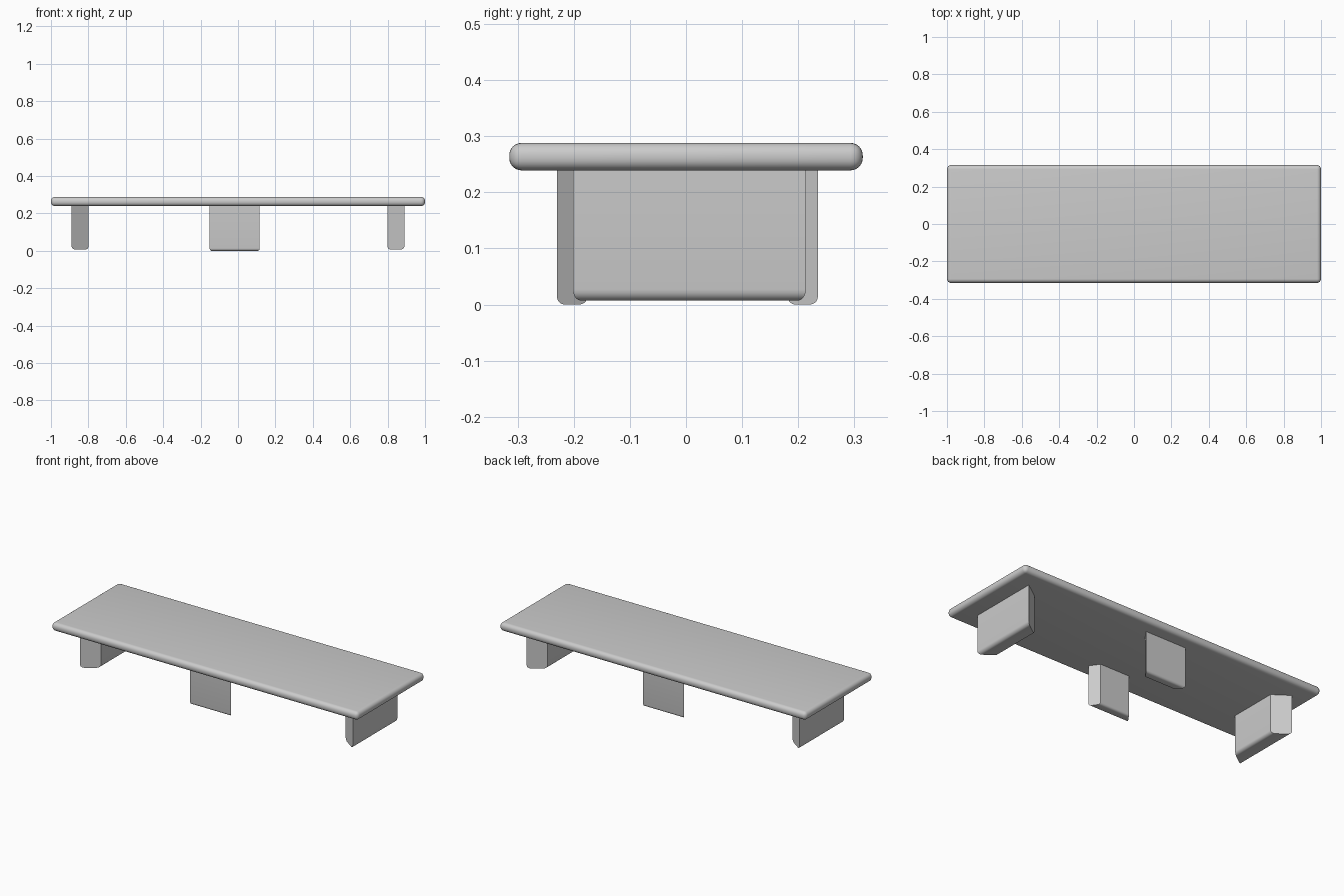
import bpy, bmesh, math
from mathutils import Matrix

if "Cube" in bpy.data.objects:
    bpy.data.objects.remove(bpy.data.objects["Cube"])


def finish(name, bm):
    bmesh.ops.recalc_face_normals(bm, faces=bm.faces[:])
    mesh = bpy.data.meshes.new(name)
    bm.to_mesh(mesh)
    bm.free()
    obj = bpy.data.objects.new(name, mesh)
    bpy.context.collection.objects.link(obj)
    bpy.ops.object.select_all(action='DESELECT')
    bpy.context.view_layer.objects.active = obj
    obj.select_set(True)
    bpy.ops.object.shade_smooth_by_angle(angle=math.radians(30))
    return obj


def panel_leg(name, length, thick, inset, bottom, top, radius, turn, location):
    """Trapezoid panel: wide outer face on -y, narrower inner face, rolled bottom."""
    bm = bmesh.new()
    h = length / 2
    outline = [(-h, 0), (h, 0), (h - inset, thick), (-h + inset, thick)]
    face = bm.faces.new([bm.verts.new((x, y, bottom)) for x, y in outline])
    ext = bmesh.ops.extrude_face_region(bm, geom=[face], use_keep_orig=True)
    verts = [g for g in ext['geom'] if isinstance(g, bmesh.types.BMVert)]
    bmesh.ops.translate(bm, verts=verts, vec=(0, 0, top - bottom))
    bmesh.ops.recalc_face_normals(bm, faces=bm.faces[:])
    # Round only the long bottom edges
    long_edges = [e for e in bm.edges
                  if all(abs(v.co.z - bottom) < 1e-5 for v in e.verts)
                  and abs(e.verts[0].co.y - e.verts[1].co.y) < 1e-5]
    bmesh.ops.bevel(bm, geom=long_edges, offset=radius, segments=5,
                    profile=0.5, affect='EDGES')
    bm.transform(Matrix.Translation(location) @ Matrix.Rotation(math.radians(turn), 4, 'Z'))
    return finish(name, bm)


# Table top with rounded edges
bm = bmesh.new()
bmesh.ops.create_cube(bm, size=1)
bmesh.ops.scale(bm, verts=bm.verts[:], vec=(2.0, 0.63, 0.049))
bmesh.ops.translate(bm, verts=bm.verts[:], vec=(0, 0, 0.2635))
bmesh.ops.bevel(bm, geom=bm.edges[:], offset=0.022, segments=6,
                profile=0.5, affect='EDGES')
finish("table_top", bm)

# Panel legs under the two ends
for name, side in (("left_leg", -1), ("right_leg", 1)):
    panel_leg(name, 0.415, 0.092, 0.065, 0.007, 0.241, 0.02,
              90 * side, (0.89 * side, 0.006, 0))

# Smaller panel legs along the front and back
for name, turn, y in (("front_leg", 0, -0.23), ("back_leg", 180, 0.235)):
    panel_leg(name, 0.267, 0.054, 0.038, 0.0, 0.241, 0.014,
              turn, (-0.018, y, 0))
